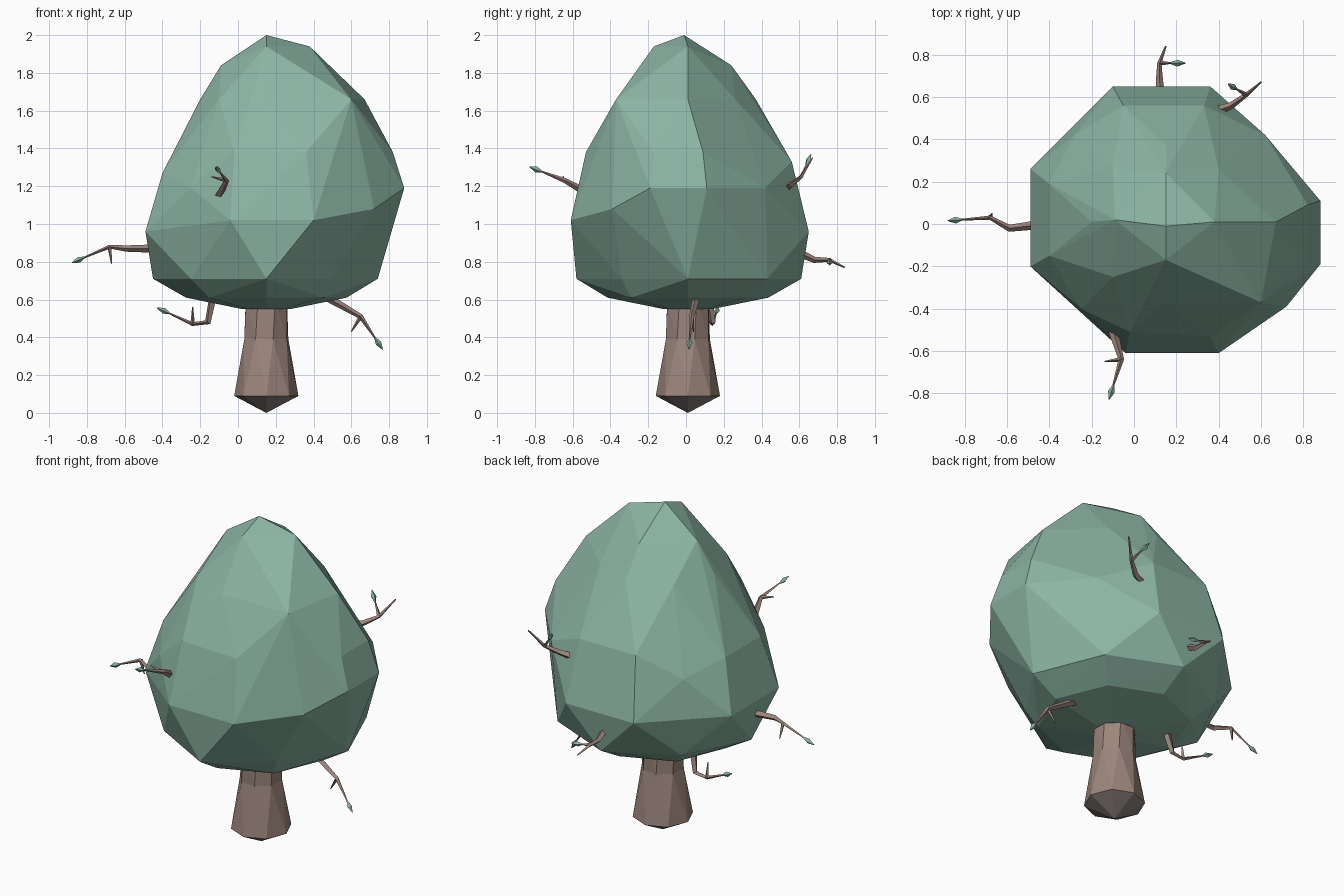
import bpy, bmesh, math
from mathutils import Vector

cube = bpy.data.objects.get("Cube")
if cube:
    bpy.data.objects.remove(cube, do_unlink=True)


def material(name, r, g, b):
    m = bpy.data.materials.new(name)
    m.use_nodes = True
    m.diffuse_color = (r, g, b, 1)
    m.node_tree.nodes["Principled BSDF"].inputs["Base Color"].default_value = (r, g, b, 1)
    return m


leaf_green = material("leaf green", 0.26, 0.46, 0.37)
bark_brown = material("bark brown", 0.33, 0.235, 0.20)
root_grey = material("root grey brown", 0.25, 0.215, 0.20)


def make_object(name, bm, *materials):
    bmesh.ops.recalc_face_normals(bm, faces=bm.faces)
    mesh = bpy.data.meshes.new(name)
    bm.to_mesh(mesh)
    bm.free()
    for m in materials:
        mesh.materials.append(m)
    obj = bpy.data.objects.new(name, mesh)
    bpy.context.collection.objects.link(obj)
    return obj


def ring(radius, z, sides=8, turn=0.0, x=0.15, y=0.01):
    return [(x + radius * math.cos(math.tau * i / sides + turn),
             y + radius * math.sin(math.tau * i / sides + turn), z) for i in range(sides)]


def bridge(bm, a, b):
    for i in range(len(a)):
        j = (i + 1) % len(a)
        bm.faces.new((a[i], a[j], b[j], b[i]))


# Crown: faceted egg, wrapped around a few uneven levels (height, plan points)
levels = [
    (0.71, [(0.74, 0.01), (0.57, 0.43), (0.15, 0.61), (-0.25, 0.40),
            (-0.45, 0.01), (-0.25, -0.36), (0.15, -0.58), (0.50, -0.34)]),
    (0.96, [(0.36, 0.65), (-0.10, 0.65), (-0.49, 0.26), (-0.49, -0.20)]),
    (1.02, [(-0.04, -0.61), (0.40, -0.61)]),
    (1.08, [(0.72, -0.39)]),
    (1.19, [(0.88, 0.11), (0.88, -0.19), (0.62, 0.42), (-0.28, 0.42), (-0.25, -0.40)]),
    (1.27, [(-0.40, 0.19), (-0.40, -0.15)]),
    (1.33, [(0.33, 0.56), (-0.05, 0.56)]),
    (1.38, [(0.82, 0.09), (0.82, -0.17), (0.36, -0.53), (-0.02, -0.51)]),
    (1.66, [(0.67, 0.01), (0.40, 0.26), (0.15, 0.37), (-0.10, 0.26),
            (-0.20, 0.01), (-0.10, -0.25), (0.15, -0.37), (0.60, -0.37)]),
    (1.84, [(-0.09, 0.02), (0.15, 0.24)]),
    (1.94, [(0.38, 0.01), (0.15, -0.17)]),
    (2.0, [(0.15, -0.01)]),
]
bm = bmesh.new()
points = [(x, y, z) for z, plan in levels for x, y in plan]
points += ring(0.425, 0.61) + ring(0.13, 0.55)
for p in points:
    bm.verts.new(p)
hull = bmesh.ops.convex_hull(bm, input=bm.verts)
bmesh.ops.delete(bm, geom=[v for v in bm.verts if not v.link_faces], context='VERTS')
make_object("crown", bm, leaf_green)

# Trunk: twisted flared octagon with a blunt pointed foot
bm = bmesh.new()
rings = [[bm.verts.new(p) for p in ring(r, z, turn=t)]
         for r, z, t in [(0.17, 0.09, 0.0), (0.122, 0.39, 0.3), (0.118, 0.6, 0.4)]]
for low, high in zip(rings, rings[1:]):
    bridge(bm, low, high)
bm.faces.new(rings[-1])
foot = bm.verts.new((0.15, 0.01, 0))
for i in range(8):
    face = bm.faces.new((rings[0][i], foot, rings[0][(i + 1) % 8]))
    face.material_index = 1
bmesh.ops.triangulate(bm, faces=[f for f in bm.faces if len(f.verts) == 4])
make_object("trunk", bm, bark_brown, root_grey)


# Branches: tapered four-sided limbs with a twig and a small leaf
def limb(bm, path, radii, index=0):
    path = [Vector(p) for p in path]
    loops = []
    for i, p in enumerate(path):
        along = path[min(i + 1, len(path) - 1)] - path[max(i - 1, 0)]
        turn = along.to_track_quat('Z', 'Y')
        loops.append([bm.verts.new(p + turn @ Vector(q))
                      for q in ring(radii[i], 0, 4, 0, 0, 0)])
    start = len(bm.faces)
    for a, b in zip(loops, loops[1:]):
        bridge(bm, a, b)
    bm.faces.new(loops[0])
    bm.faces.new(loops[-1])
    bm.faces.ensure_lookup_table()
    for f in bm.faces[start:]:
        f.material_index = index


def branch(name, path, twig, leaf_on_twig=False):
    bm = bmesh.new()
    last = len(path) - 1
    limb(bm, path, [0.023 - 0.019 * i / last for i in range(last + 1)])
    fork = Vector(path[-2])
    limb(bm, [fork, twig], [0.012, 0.003])
    tip = Vector(twig if leaf_on_twig else path[-1])
    way = (tip - fork).normalized()
    limb(bm, [tip - way * 0.01, tip + way * 0.025, tip + way * 0.065],
         [0.004, 0.016, 0.002], 1)
    make_object(name, bm, bark_brown, leaf_green)


branch("right_branch",
       [(-0.42, 0, 0.87), (-0.59, -0.02, 0.87), (-0.68, 0.03, 0.88), (-0.82, 0.02, 0.82)],
       (-0.67, 0.05, 0.79))
branch("front_branch",
       [(-0.10, -0.50, 1.15), (-0.06, -0.64, 1.23), (-0.10, -0.77, 1.28)],
       (-0.14, -0.65, 1.25))
branch("back_left_branch",
       [(0.38, 0.53, 1.19), (0.46, 0.56, 1.21), (0.53, 0.61, 1.25), (0.60, 0.67, 1.35)],
       (0.48, 0.64, 1.32), True)
branch("back_branch",
       [(0.13, 0.57, 0.86), (0.12, 0.68, 0.81), (0.12, 0.76, 0.81), (0.15, 0.84, 0.77)],
       (0.18, 0.76, 0.80), True)
branch("low_right_branch",
       [(-0.13, 0.12, 0.63), (-0.16, 0.14, 0.48), (-0.24, 0.14, 0.47), (-0.37, 0.16, 0.53)],
       (-0.24, 0.13, 0.56))
branch("low_left_branch",
       [(0.44, 0.06, 0.63), (0.65, 0.03, 0.51), (0.73, 0.02, 0.39)],
       (0.60, 0.04, 0.43))
